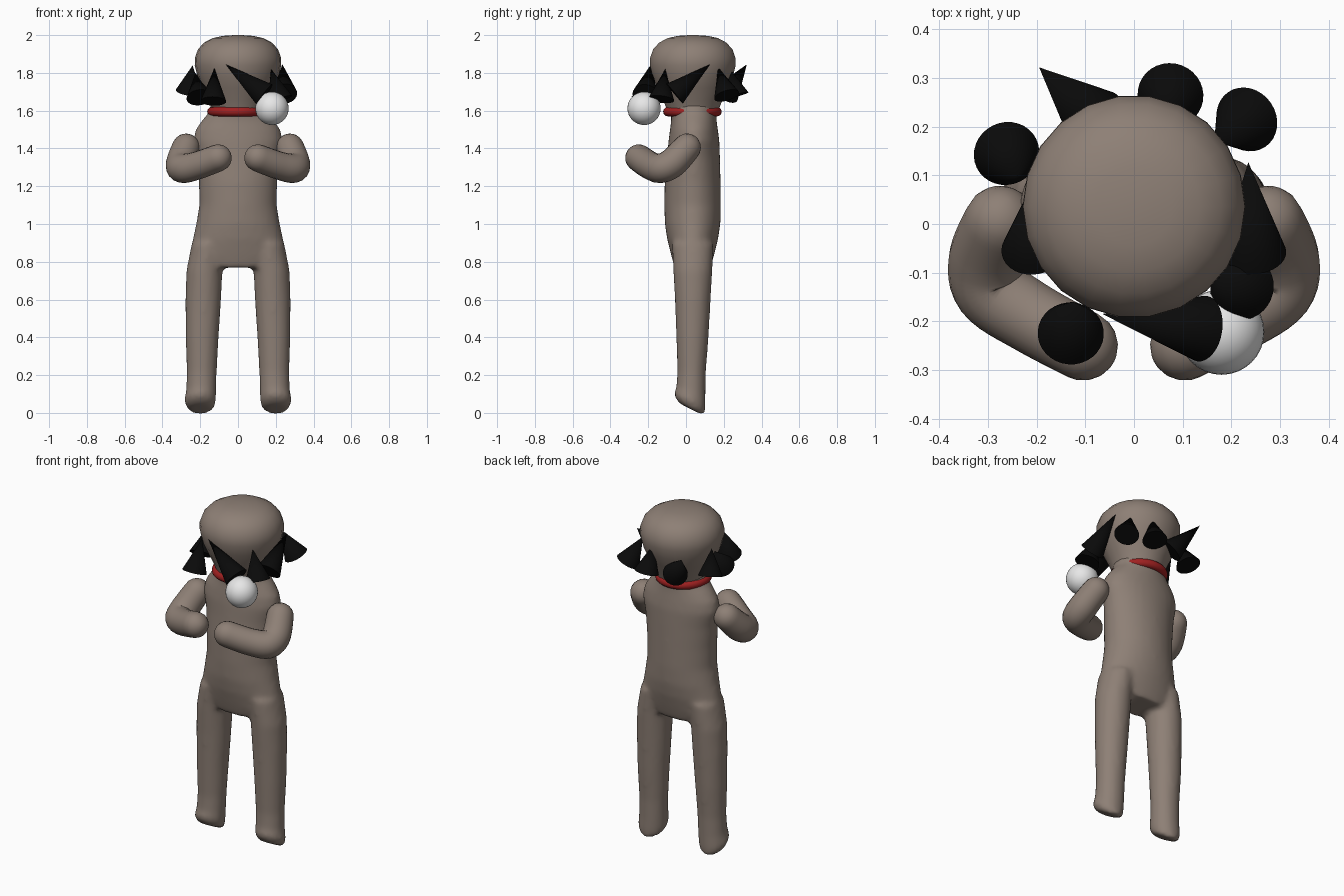
import bpy, bmesh, math
from mathutils import Vector

if "Cube" in bpy.data.objects:
    bpy.data.objects.remove(bpy.data.objects["Cube"])


def material(name, rgb):
    m = bpy.data.materials.new(name)
    m.diffuse_color = (*rgb, 1)
    m.use_nodes = True
    m.node_tree.nodes["Principled BSDF"].inputs["Base Color"].default_value = m.diffuse_color
    return m


FUR = material("warm grey brown", (0.27, 0.215, 0.18))
BLACK = material("black", (0.003, 0.003, 0.003))
RED = material("red", (0.35, 0.015, 0.015))
WHITE = material("white", (0.85, 0.85, 0.85))


def finish(bm, name, mat, angle=180):
    bmesh.ops.recalc_face_normals(bm, faces=bm.faces)
    me = bpy.data.meshes.new(name)
    bm.to_mesh(me)
    bm.free()
    ob = bpy.data.objects.new(name, me)
    bpy.context.collection.objects.link(ob)
    me.materials.append(mat)
    bpy.ops.object.select_all(action='DESELECT')
    ob.select_set(True)
    bpy.context.view_layer.objects.active = ob
    bpy.ops.object.shade_smooth_by_angle(angle=math.radians(angle))
    return ob


def bridge(bm, rings):
    """Skin a stack of equal rings and cap both ends."""
    loops = [[bm.verts.new(p) for p in r] for r in rings]
    n = len(loops[0])
    for a, b in zip(loops, loops[1:]):
        for i in range(n):
            j = (i + 1) % n
            bm.faces.new((a[i], a[j], b[j], b[i]))
    bm.faces.new(loops[0][::-1])
    bm.faces.new(loops[-1])


def ellipse(z, cx, cy, rx, ry, slope=0, n=24):
    """Level ring, or one leaning down towards the back."""
    out = []
    for i in range(n):
        a = math.tau * i / n
        y = ry * math.sin(a)
        out.append((cx + rx * math.cos(a), cy + y, z - slope * y))
    return out


# Body: torso and two legs fused into one smooth skin
# z, centre y, half width, half depth
TORSO = [(0.77, 0.035, 0.225, 0.095), (0.84, 0.035, 0.25, 0.115),
         (0.92, 0.035, 0.24, 0.135), (1.0, 0.035, 0.222, 0.147),
         (1.1, 0.035, 0.205, 0.15), (1.22, 0.035, 0.208, 0.148),
         (1.35, 0.04, 0.218, 0.14), (1.44, 0.042, 0.238, 0.135),
         (1.5, 0.042, 0.225, 0.127), (1.55, 0.042, 0.19, 0.12),
         (1.59, 0.04, 0.155, 0.12), (1.64, 0.037, 0.145, 0.13)]
# z, centre x, centre y, half width, half depth, slope
LEG = [(0.02, 0.2, 0.025, 0.058, 0.058, 0.5), (0.038, 0.2, 0.022, 0.078, 0.078, 0.5),
       (0.07, 0.2, 0.02, 0.084, 0.084, 0.4), (0.12, 0.195, 0.026, 0.08, 0.078, 0.2),
       (0.22, 0.192, 0.03, 0.08, 0.076, 0), (0.4, 0.19, 0.034, 0.088, 0.086, 0),
       (0.6, 0.184, 0.036, 0.095, 0.095, 0), (0.75, 0.178, 0.036, 0.096, 0.104, 0),
       (0.9, 0.155, 0.036, 0.09, 0.11, 0)]
bm = bmesh.new()
bridge(bm, [ellipse(z, 0, cy, rx, ry, n=32) for z, cy, rx, ry in TORSO])
for side in (-1, 1):
    bridge(bm, [ellipse(z, side * cx, cy, rx, ry, s) for z, cx, cy, rx, ry, s in LEG])
body = finish(bm, "body", FUR)
remesh = body.modifiers.new("fuse", 'REMESH')
remesh.mode = 'VOXEL'
remesh.voxel_size = 0.014
remesh.use_smooth_shade = True
soften = body.modifiers.new("soften", 'SMOOTH')
soften.factor = 0.5
soften.iterations = 9

# Head: turned profile with a flattened dome
HEAD = [(0.13, 1.58), (0.14, 1.61), (0.16, 1.66), (0.188, 1.72), (0.214, 1.78),
        (0.229, 1.84), (0.228, 1.88), (0.212, 1.925), (0.18, 1.96),
        (0.135, 1.984), (0.08, 1.996), (0.02, 2.0)]
bm = bmesh.new()
bridge(bm, [ellipse(z, 0, 0.036, r, r, n=22) for r, z in HEAD])
finish(bm, "head", FUR)


# Arms: round tubes bent at the elbow, with domed ends
def tube(name, points, radii, mat, n=20):
    pts = [Vector(p) for p in points]
    path = []
    for i in range(len(pts) - 1):            # smooth the path through the points
        p0, p1 = pts[max(i - 1, 0)], pts[i]
        p2, p3 = pts[i + 1], pts[min(i + 2, len(pts) - 1)]
        for k in range(6):
            t = k / 6
            p = 0.5 * (2 * p1 + (p2 - p0) * t + (2 * p0 - 5 * p1 + 4 * p2 - p3) * t * t
                       + (3 * p1 - p0 - 3 * p2 + p3) * t ** 3)
            path.append((p, radii[i] * (1 - t) + radii[i + 1] * t))
    path.append((pts[-1], radii[-1]))
    start = (path[0][0] - path[1][0]).normalized()
    end = (path[-1][0] - path[-2][0]).normalized()
    angles = [math.radians(a) for a in (18, 36, 54, 72, 86)]
    r0, r1 = radii[0], radii[-1]
    head = [(path[0][0] + start * r0 * math.sin(a), r0 * math.cos(a)) for a in angles[::-1]]
    tail = [(path[-1][0] + end * r1 * math.sin(a), r1 * math.cos(a)) for a in angles]
    path = head + path + tail
    rings, u = [], Vector((0, 0, 1))
    for i, (p, r) in enumerate(path):
        d = (path[min(i + 1, len(path) - 1)][0] - path[max(i - 1, 0)][0]).normalized()
        u = (u - d * u.dot(d)).normalized()
        v = d.cross(u)
        rings.append([p + r * (u * math.cos(math.tau * k / n) + v * math.sin(math.tau * k / n))
                      for k in range(n)])
    bm = bmesh.new()
    bridge(bm, rings)
    finish(bm, name, mat)


for side, label in ((-1, "left"), (1, "right")):
    arm = [(0.275, 0.005, 1.405), (0.302, -0.07, 1.325), (0.292, -0.135, 1.295),
           (0.215, -0.19, 1.31), (0.105, -0.25, 1.35)]
    tube("arm_" + label, [(side * x, y, z) for x, y, z in arm],
         [0.074, 0.079, 0.078, 0.074, 0.072], FUR)

# Collar: ring sunk into the neck
bm = bmesh.new()
loops = []
for i in range(40):
    a = math.tau * i / 40
    loops.append([bm.verts.new((-0.008 + (0.13 + 0.025 * math.cos(b)) * math.cos(a),
                                0.034 + (0.13 + 0.025 * math.cos(b)) * math.sin(a),
                                1.595 + 0.025 * math.sin(b)))
                  for b in (math.tau * k / 12 for k in range(12))])
for i in range(40):
    p, q = loops[i], loops[(i + 1) % 40]
    for k in range(12):
        bm.faces.new((p[k], q[k], q[(k + 1) % 12], p[(k + 1) % 12]))
finish(bm, "collar", RED)

# Pompom hanging at the front
bm = bmesh.new()
bmesh.ops.create_uvsphere(bm, u_segments=32, v_segments=16, radius=0.088)
bmesh.ops.translate(bm, verts=bm.verts, vec=(0.18, -0.222, 1.612))
finish(bm, "pompom", WHITE)

# Hair tufts: cones given as tip and base centre
TUFTS = [((-0.195, 0.322, 1.845), (-0.08, 0.215, 1.69)),
         ((0.06, 0.225, 1.83), (0.075, 0.265, 1.68)),
         ((0.165, 0.17, 1.83), (0.232, 0.215, 1.68)),
         ((0.235, 0.127, 1.845), (0.245, -0.06, 1.69)),
         ((0.175, -0.11, 1.82), (0.222, -0.13, 1.66)),
         ((-0.065, -0.185, 1.845), (0.14, -0.215, 1.685)),
         ((-0.125, -0.16, 1.825), (-0.13, -0.225, 1.65)),
         ((-0.225, 0.05, 1.80), (-0.205, -0.05, 1.67)),
         ((-0.24, 0.1, 1.84), (-0.262, 0.145, 1.70))]
for i, (tip, base) in enumerate(TUFTS):
    tip, base = Vector(tip), Vector(base)
    axis = tip - base
    bm = bmesh.new()
    bmesh.ops.create_cone(bm, cap_ends=True, segments=32, radius1=0.068, radius2=0,
                          depth=axis.length)
    bmesh.ops.transform(bm, verts=bm.verts, matrix=axis.to_track_quat('Z', 'Y').to_matrix().to_4x4())
    bmesh.ops.translate(bm, verts=bm.verts, vec=(tip + base) / 2)
    finish(bm, "hair_tuft_%d" % (i + 1), BLACK, 40)
